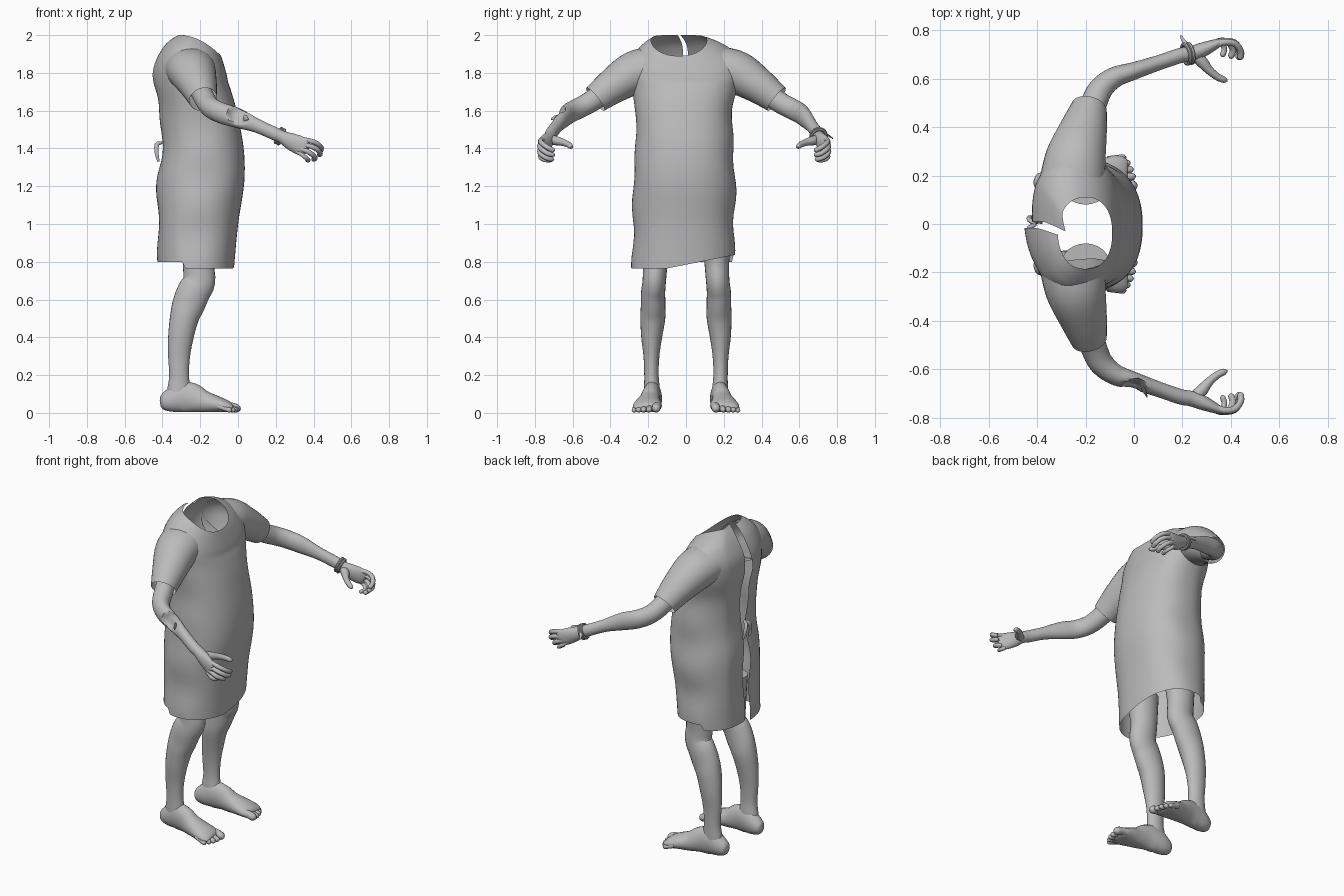
import bpy, bmesh, math
from mathutils import Vector

grey = bpy.data.materials.new("plain grey")
grey.diffuse_color = (0.5, 0.5, 0.5, 1)


def smooth_rows(rows, steps):
    """Catmull-Rom interpolation through tuples of numbers."""
    out = []
    for i in range(len(rows) - 1):
        p0, p1, p2 = rows[max(i - 1, 0)], rows[i], rows[i + 1]
        p3 = rows[min(i + 2, len(rows) - 1)]
        for s in range(steps):
            t = s / steps
            out.append(tuple(
                0.5 * (2 * b + (c - a) * t + (2 * a - 5 * b + 4 * c - d) * t * t
                       + (3 * b - a - 3 * c + d) * t ** 3)
                for a, b, c, d in zip(p0, p1, p2, p3)))
    out.append(tuple(rows[-1]))
    return out


def skin(name, rings, closed=True, caps=(False, False), angle=50):
    """Join rings of points into a smooth surface."""
    bm = bmesh.new()
    vs = [[bm.verts.new(p) for p in ring] for ring in rings]
    n = len(vs[0])
    for r, q in zip(vs, vs[1:]):
        for j in range(n if closed else n - 1):
            k = (j + 1) % n
            bm.faces.new((r[j], r[k], q[k], q[j]))
    for ring, cap in zip((vs[0], vs[-1]), caps):
        if cap:
            bm.faces.new(ring)
    bmesh.ops.recalc_face_normals(bm, faces=bm.faces)
    me = bpy.data.meshes.new(name)
    bm.to_mesh(me)
    bm.free()
    me.materials.append(grey)
    ob = bpy.data.objects.new(name, me)
    bpy.context.collection.objects.link(ob)
    bpy.context.view_layer.objects.active = ob
    ob.select_set(True)
    bpy.ops.object.shade_smooth_by_angle(angle=math.radians(angle))
    ob.select_set(False)
    return ob


def tube(name, rows, sides=20, steps=4, ref=(0, 0, 1), side=1, caps=(True, True), shape=None):
    """Loft ellipses (x, y, z, width radius, height radius) along a path."""
    rows = smooth_rows(rows, steps)
    pts = [Vector(r[:3]) for r in rows]
    rings = []
    for i, r in enumerate(rows):
        t = (pts[min(i + 1, len(pts) - 1)] - pts[max(i - 1, 0)]).normalized()
        u = t.cross(Vector(ref)).normalized()
        w = u.cross(t)
        ring = []
        for j in range(sides):
            a = math.tau * j / sides
            p = pts[i] + u * r[3] * math.cos(a) + w * r[4] * math.sin(a)
            p.y *= side
            ring.append(shape(p) if shape else p)
        rings.append(ring)
    return skin(name, rings, caps=caps)


def digit(name, path, r, side):
    """Finger or toe with a rounded tip."""
    rows = [(*p, r, r) for p in path]
    d = (Vector(path[-1]) - Vector(path[-2])).normalized()
    rows.append((*(Vector(path[-1]) + d * r * 0.6), r * 0.75, r * 0.75))
    rows.append((*(Vector(path[-1]) + d * r), r * 0.2, r * 0.2))
    tube(name, rows, 10, 3, side=side)


# Gown body: z at back, front drop, back x, front x, right y, left y
gown_rows = [
    (0.80, 0.00, -0.42, -0.02, -0.285, 0.255),
    (1.00, 0.00, -0.425, 0.00, -0.28, 0.255),
    (1.22, 0.00, -0.425, 0.033, -0.28, 0.262),
    (1.40, 0.00, -0.405, 0.03, -0.265, 0.25),
    (1.60, 0.01, -0.41, -0.005, -0.27, 0.245),
    (1.74, 0.04, -0.43, -0.035, -0.285, 0.275),
    (1.85, 0.10, -0.425, -0.052, -0.295, 0.29),
    (1.93, 0.14, -0.39, -0.06, -0.27, 0.26),
    (1.975, 0.12, -0.35, -0.078, -0.225, 0.185),
    (2.00, 0.11, -0.31, -0.09, -0.185, 0.11)]
rings = []
N = 72
for z0, drop, xb, xf, ya, yb in smooth_rows(gown_rows, 5):
    ring = []
    for j in range(N + 1):
        # open along the back, starting and ending at the slit
        a = math.pi + 0.03 + (math.tau - 0.06) * j / N
        c, s = math.cos(a), math.sin(a)
        e = 0.87
        cx = math.copysign(abs(c) ** e, c)
        sy = math.copysign(abs(s) ** e, s)
        x = (xb + xf) / 2 + (xf - xb) / 2 * cx
        y = (ya + yb) / 2 + (yb - ya) / 2 * sy
        f = (x - xb) / (xf - xb)
        z = z0 - drop * f * f
        # slanted front hem
        if z < 1.1:
            low = 0.785 + 0.2 * max(y, -0.1) if c > -0.3 else 0.80
            z += (low - 0.80) * (1.1 - z) / 0.3
        # soft side folds and slit edges
        fold = 0.006 * math.sin(z * 21 + y * 9) * abs(s) ** 6 * max(0, min(1, (1.75 - z) * 3))
        y += fold * math.copysign(1, s)
        edge = max(0, 1 - j / 7)
        x -= edge * (0.028 * math.exp(-((z - 1.78) / 0.09) ** 2) + 0.008 * math.sin(z * 17))
        edge = max(0, 1 - (N - j) / 6)
        x += edge * (0.02 + 0.01 * math.sin(z * 13))
        ring.append((x, y, z))
    rings.append(ring)
skin("gown_body", rings, closed=False)

# Tie at the back of the gown
for n, dy in enumerate((-0.03, 0.03)):
    tube("gown_tie_%d" % n, [(-0.405, 0, 1.43, 0.008, 0.008), (-0.43, dy / 2, 1.42, 0.012, 0.01),
                             (-0.43, dy, 1.37, 0.01, 0.006), (-0.42, dy, 1.33, 0.006, 0.004)],
         8, 3, ref=(0, 1, 0))


def wound(p):
    """Press a hollow into the outside of the right forearm."""
    c = Vector((0.0, -0.685, 1.585))
    d = (p - c).length
    if d < 0.055:
        p = p + Vector((0, 0.032, -0.012)) * (1 - (d / 0.055) ** 4)
    return p


finger_paths = {
    "index_finger": [(.33, .735, 1.445), (.37, .75, 1.443), (.415, .745, 1.428), (.44, .715, 1.405), (.44, .69, 1.392)],
    "middle_finger": [(.33, .74, 1.42), (.37, .755, 1.415), (.415, .748, 1.398), (.435, .718, 1.375), (.432, .69, 1.367)],
    "ring_finger": [(.32, .74, 1.40), (.355, .755, 1.39), (.39, .75, 1.37), (.408, .72, 1.35), (.402, .695, 1.343)],
    "little_finger": [(.31, .735, 1.385), (.335, .75, 1.37), (.36, .75, 1.35), (.373, .725, 1.338), (.367, .70, 1.338)]}

for label, side in (("left", 1), ("right", -1)):
    k = side if side > 0 else -1.025
    # Sleeve
    tube(label + "_sleeve", [
        (-.255, .17, 1.825, .135, .115), (-.24, .27, 1.80, .125, .115),
        (-.21, .38, 1.732, .10, .095), (-.185, .475, 1.66, .074, .076)],
        32, 5, side=side * 1.01, caps=(False, False))
    # Arm running into the palm
    tube(label + "_arm", [
        (-.20, .40, 1.71, .055, .06), (-.165, .50, 1.642, .054, .056),
        (-.135, .56, 1.61, .05, .055), (-.08, .605, 1.585, .043, .055),
        (0, .632, 1.56, .036, .052), (.10, .665, 1.52, .031, .037),
        (.19, .695, 1.48, .031, .035), (.235, .703, 1.46, .031, .034),
        (.28, .718, 1.437, .03, .045), (.325, .737, 1.417, .023, .05),
        (.355, .75, 1.405, .015, .045), (.368, .752, 1.40, .005, .03)],
        28, 5, side=k, shape=wound if side < 0 else None)
    for n, path in finger_paths.items():
        digit(label + "_" + n, path, 0.0135 if n != "little_finger" else 0.0115, k)
    # Thumb, thick at its base
    tube(label + "_thumb", [
        (.235, .705, 1.45, .02, .025), (.275, .675, 1.442, .025, .025),
        (.31, .635, 1.432, .018, .019), (.345, .607, 1.42, .015, .016),
        (.372, .595, 1.41, .013, .013), (.385, .592, 1.406, .004, .004)], 12, 4, side=k)

    # Leg
    tube(label + "_leg", [
        (-.20, .165, .98, .10, .085), (-.21, .163, .80, .083, .066),
        (-.205, .168, .70, .085, .062), (-.235, .174, .64, .088, .064),
        (-.263, .174, .57, .086, .065), (-.285, .176, .50, .076, .066),
        (-.303, .182, .40, .067, .055), (-.312, .183, .30, .058, .042),
        (-.312, .183, .20, .052, .038), (-.312, .18, .12, .062, .042),
        (-.312, .18, .05, .06, .04)], 24, 4, ref=(0, 1, 0), side=side)

    # Foot with a flattened sole
    def sole(p):
        return Vector((p.x, p.y, max(p.z, 0.004)))
    tube(label + "_foot", [
        (-.412, .172, .05, .012, .015), (-.398, .172, .053, .034, .04),
        (-.355, .174, .066, .047, .064), (-.30, .178, .083, .049, .083),
        (-.24, .185, .078, .05, .078), (-.18, .193, .058, .058, .06),
        (-.12, .20, .046, .071, .047), (-.07, .205, .036, .077, .036),
        (-.04, .207, .03, .07, .024), (-.028, .207, .028, .055, .012)],
        24, 4, side=side, shape=sole)
    # Toes from large to small
    for i, (y, tip, r) in enumerate(((.155, .0, .023), (.193, .0, .0155), (.222, -.008, .015),
                                     (.248, -.02, .0145), (.271, -.037, .0135))):
        digit("%s_toe_%d" % (label, i + 1),
              [(tip - .07, y - .004, .035), (tip - .035, y, r + .01), (tip - .008, y + .003, r + .001)], r, side)

# Wristband on the left wrist with a loose end
axis = Vector((.045, .01, -.02)).normalized()
for i in range(2):
    pos = Vector((.215, .701, 1.468)) + axis * 0.016 * i
    bpy.ops.mesh.primitive_torus_add(
        major_radius=0.041, minor_radius=0.008, major_segments=28, minor_segments=8,
        location=pos, rotation=axis.to_track_quat('Z', 'Y').to_euler())
    ob = bpy.context.object
    ob.name = "wristband_%d" % (i + 1)
    ob.data.materials.append(grey)
    bpy.ops.object.shade_smooth_by_angle()
    ob.select_set(False)
tube("wristband_end", [(.22, .735, 1.48, .008, .006), (.205, .755, 1.468, .008, .005),
                       (.193, .777, 1.453, .004, .003)], 8, 3)

# Torn skin at the forearm hollow
tube("torn_skin", [(.035, -.675, 1.56, .008, .02), (.045, -.695, 1.56, .006, .014),
                   (.055, -.715, 1.555, .002, .003)], 8, 3)
